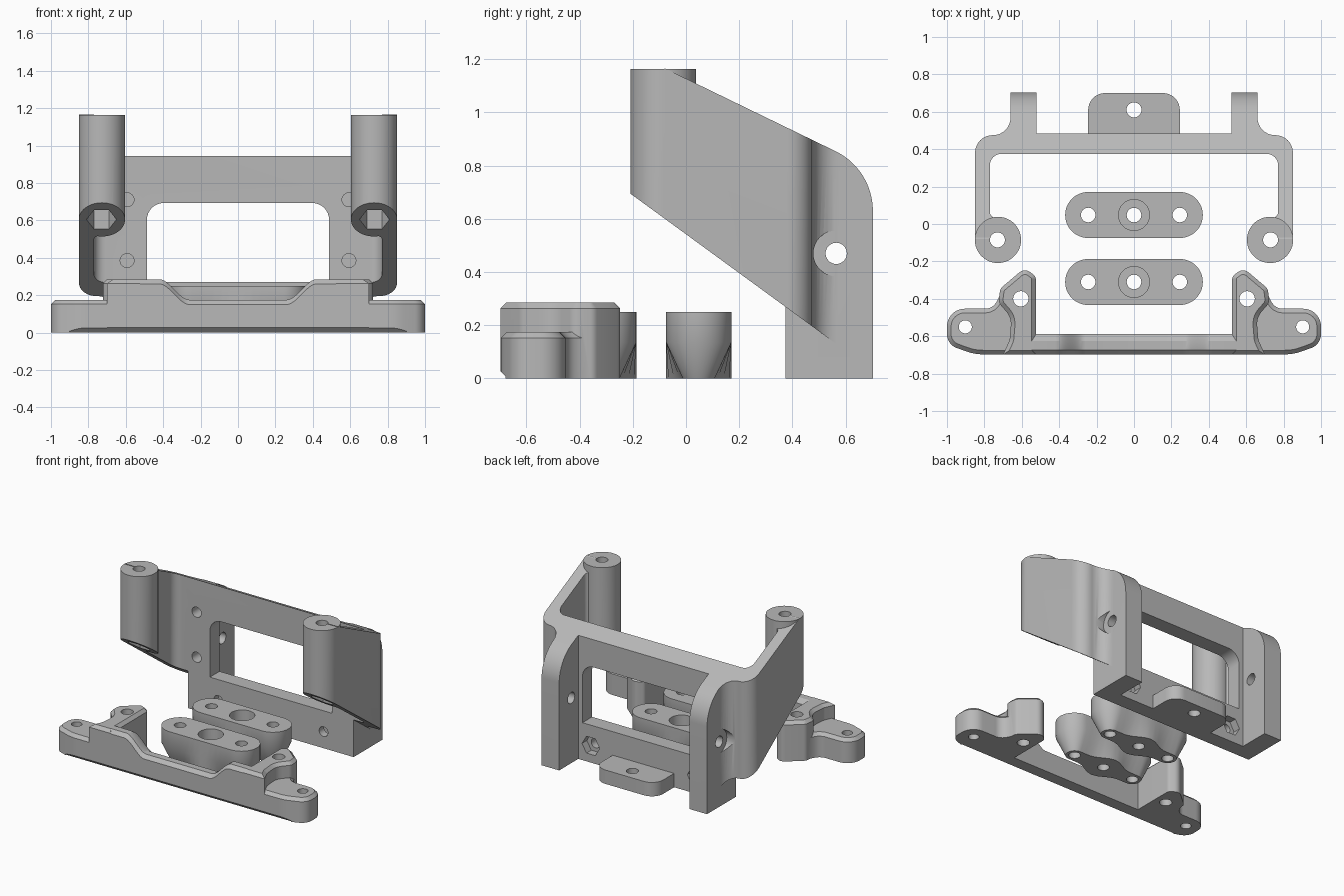
import bpy, bmesh, math
from mathutils import Vector, Matrix

if "Cube" in bpy.data.objects:
    bpy.data.objects.remove(bpy.data.objects["Cube"])

GREY = bpy.data.materials.new("plain_grey")
GREY.diffuse_color = (0.48, 0.48, 0.48, 1)
GREY.use_nodes = True
GREY.node_tree.nodes["Principled BSDF"].inputs["Base Color"].default_value = GREY.diffuse_color


def rounded(pts, n=8):
    """Polygon from (x, y, radius) corners, each filleted."""
    out = []
    for i, (x, y, r) in enumerate(pts):
        p = Vector((x, y))
        a = (Vector(pts[i - 1][:2]) - p).normalized()
        b = (Vector(pts[(i + 1) % len(pts)][:2]) - p).normalized()
        if r == 0:
            out.append(p)
            continue
        half = a.angle(b) / 2
        c = p + (a + b).normalized() * (r / math.sin(half))
        s, e = p + a * (r / math.tan(half)) - c, p + b * (r / math.tan(half)) - c
        for k in range(n + 1):
            t = k / n
            ang = math.pi - 2 * half
            v = s * math.sin((1 - t) * ang) + e * math.sin(t * ang)
            out.append(c + v / math.sin(ang))
    return out


def finish(name, bm):
    bmesh.ops.recalc_face_normals(bm, faces=bm.faces)
    me = bpy.data.meshes.new(name)
    bm.to_mesh(me)
    bm.free()
    me.materials.append(GREY)
    ob = bpy.data.objects.new(name, me)
    bpy.context.collection.objects.link(ob)
    return ob


def prism(name, pts, lo, hi, axis="z", chamfer=0):
    """Extrude a 2D polygon along an axis, with an optional top chamfer."""
    put = {"z": lambda a, b, h: (a, b, h), "x": lambda a, b, h: (h, a, b),
           "y": lambda a, b, h: (a, h, b)}[axis]
    bm = bmesh.new()
    base = bm.faces.new([bm.verts.new(put(p[0], p[1], lo)) for p in pts])
    res = bmesh.ops.extrude_face_region(bm, geom=[base], use_keep_orig=True)
    top = [g for g in res["geom"] if isinstance(g, bmesh.types.BMFace)][0]
    step = Vector(put(0, 0, hi - lo - chamfer))
    bmesh.ops.translate(bm, verts=top.verts[:], vec=step)
    bmesh.ops.recalc_face_normals(bm, faces=bm.faces)
    if chamfer:
        bmesh.ops.inset_region(bm, faces=[top], thickness=chamfer, use_even_offset=True)
        bmesh.ops.translate(bm, verts=top.verts[:], vec=put(0, 0, chamfer))
    return finish(name, bm)


def circle(x, y, r, n=32):
    return [(x + r * math.cos(2 * math.pi * k / n), y + r * math.sin(2 * math.pi * k / n))
            for k in range(n)]


def rect(a, b, c, d):
    return [(a, b), (c, b), (c, d), (a, d)]


def boolean(ob, other, op="DIFFERENCE"):
    m = ob.modifiers.new("cut", "BOOLEAN")
    m.operation, m.solver, m.object = op, "EXACT", other
    bpy.context.view_layer.objects.active = ob
    bpy.ops.object.modifier_apply(modifier=m.name)
    bpy.data.objects.remove(other)


def mirrored(half):
    return half + [(-p[0],) + tuple(p[1:]) for p in reversed(half)]


def smooth(ob):
    bpy.ops.object.select_all(action="DESELECT")
    ob.select_set(True)
    bpy.context.view_layer.objects.active = ob
    bpy.ops.object.shade_smooth_by_angle(angle=math.radians(30))


# Main bracket: plan outline trimmed by the sloped side profile
plan = mirrored([(0.77, 0.375, 0.06), (0.77, 0.035, 0.03), (0.70, 0.03, 0), (0.725, -0.08, 0),
                 (0.85, -0.08, 0), (0.85, 0.475, 0.094), (0.66, 0.475, 0.094),
                 (0.66, 0.75, 0), (0.52, 0.75, 0), (0.52, 0.485, 0)])
bracket = prism("bracket", rounded(plan), 0, 1.3)
side = rounded([(-0.3, -0.1, 0), (0.703, -0.1, 0), (0.703, 0.786, 0.25), (-0.3, 1.273, 0)], 14)
boolean(bracket, prism("side_trim", side, -1.2, 1.2, "x"), "INTERSECT")
for s in (-1, 1):
    # Front pillar, slanted underside, nut pocket and bolt hole
    boolean(bracket, prism("pillar", circle(s * 0.7275, -0.085, 0.1235, 48), 0.2, 1.163), "UNION")
    under = [(-0.5, -0.3), (-0.5, 0.907), (0.9, -0.115), (0.9, -0.3)]
    boolean(bracket, prism("outer_trim", under, *sorted((s * 0.66, s * 1.1)), "x"))
    under = [(-0.5, -0.3), (-0.5, 0.907), (0.3, 0.323), (0.3, -0.3)]
    boolean(bracket, prism("inner_trim", under, *sorted((s * 0.5, s * 0.67)), "x"))
    boolean(bracket, prism("nut_pocket", circle(s * 0.73, -0.085, 0.08, 6), 0.3, 0.85))
    boolean(bracket, prism("pillar_hole", circle(s * 0.73, -0.085, 0.04), 0.3, 1.3))
    # Side bolt hole with counterbore
    boolean(bracket, prism("side_hole", circle(0.565, 0.47, 0.04), *sorted((s * 0.4, s * 1)), "x"))
    boolean(bracket, prism("side_bore", circle(0.565, 0.47, 0.086), *sorted((s * 0.661, s * 1)), "x"))
    # Blind screw holes in the face, bolts with hex pockets in the lower bar
    for z in (0.385, 0.71):
        boolean(bracket, prism("screw_hole", circle(s * 0.593, z, 0.037), 0.3, 0.475, "y"))
    boolean(bracket, prism("bar_hole", circle(s * 0.42, 0.12, 0.035), 0.3, 0.6, "y"))
    boolean(bracket, prism("bar_pocket", circle(s * 0.42, 0.12, 0.07, 6), 0.43, 0.6, "y"))
window = rounded([(-0.487, 0.27, 0), (0.487, 0.27, 0), (0.487, 0.693, 0.09), (-0.487, 0.693, 0.09)])
boolean(bracket, prism("window", window, 0.3, 0.6, "y"))
# Rear tab
tab = rounded([(-0.245, 0.45, 0), (0.245, 0.45, 0), (0.245, 0.70, 0.09), (-0.245, 0.70, 0.09)])
boolean(bracket, prism("tab", tab, 0, 0.1), "UNION")
boolean(bracket, prism("tab_hole", circle(0, 0.61, 0.04), -0.1, 0.3))
smooth(bracket)


# Clamp spacers: rounded bar that narrows to a waisted foot
def spacer(name, cy):
    r, cx, foot = 0.123, 0.245, 0.06
    ring = []
    for k in range(25):
        a = -math.pi / 2 + math.pi * k / 24
        ring.append((cx + r * math.cos(a), r * math.sin(a),
                     cx + foot * math.cos(a), foot * math.sin(a)))
    for k in range(1, 12):
        x = cx * (1 - k / 6)
        w = foot + (r - foot) * (0.5 + 0.5 * math.cos(math.pi * min(1, abs(x) / 0.17)))
        ring.append((x, r, x, w))
    ring += [(-p[0], -p[1], -p[2], -p[3]) for p in ring]
    bm = bmesh.new()
    levels = [[bm.verts.new((q[i], q[i + 1] + cy, z)) for q in ring]
              for i, z in ((2, 0), (0, 0.135), (0, 0.25))]
    for lo, hi in zip(levels, levels[1:]):
        for k in range(len(ring)):
            j = (k + 1) % len(ring)
            bm.faces.new((lo[k], lo[j], hi[j], hi[k]))
    bm.faces.new(levels[0])
    bm.faces.new(levels[-1])
    ob = finish(name, bm)
    for x in (-cx, 0, cx):
        boolean(ob, prism("hole", circle(x, cy, 0.039), -0.1, 0.4))
    boolean(ob, prism("bore", circle(0, cy, 0.083), 0.13, 0.4))
    smooth(ob)


spacer("rear_spacer", 0.048)
spacer("front_spacer", -0.31)

# Front bar: chamfered section swept across x with a dip in the middle
bm = bmesh.new()
rings = []
xs = [-0.58, -0.42] + [-0.42 + 0.16 * k / 12 for k in range(1, 13)]
for x in xs + [-x for x in reversed(xs)]:
    t = min(1, max(0, (abs(x) - 0.26) / 0.16))
    h = 0.175 + 0.11 * (3 * t * t - 2 * t ** 3)
    sec = [(-0.675, 0), (-0.698, 0.025), (-0.698, h - 0.025), (-0.673, h),
           (-0.625, h), (-0.587, h - 0.025), (-0.587, 0)]
    rings.append([bm.verts.new((x, y, z)) for y, z in sec])
for a, b in zip(rings, rings[1:]):
    for k in range(7):
        bm.faces.new((a[k], a[(k + 1) % 7], b[(k + 1) % 7], b[k]))
bm.faces.new(rings[0])
bm.faces.new(rings[-1])
front = finish("front_bar", bm)
for s in (-1, 1):
    # Tall corner post and low end wing
    post = rounded([(0.525, -0.698, 0), (0.70, -0.698, 0), (0.665, -0.62, 0.06), (0.655, -0.50, 0.1),
                    (0.725, -0.42, 0.05), (0.715, -0.345, 0.04), (0.585, -0.235, 0.045),
                    (0.525, -0.28, 0.03)], 5)
    boolean(front, prism("post", [(s * p[0], p[1]) for p in post], 0, 0.285, chamfer=0.022), "UNION")
    wing = rounded([(0.54, -0.697, 0), (0.85, -0.697, 0.25), (1.0, -0.645, 0.08), (1.0, -0.453, 0.095),
                    (0.755, -0.453, 0.07), (0.71, -0.37, 0), (0.54, -0.37, 0)])
    boolean(front, prism("wing", [(s * p[0], p[1]) for p in wing], 0, 0.174, chamfer=0.022), "UNION")
    for x, y, r in ((0.902, -0.55, 0.035), (0.605, -0.40, 0.041)):
        boolean(front, prism("hole", circle(s * x, y, r), -0.1, 0.5))
# Chamfer along the lower front edge
edge = [(-0.75, -0.05), (-0.75, 0.078), (-0.622, -0.05)]
boolean(front, prism("edge_trim", edge, -0.9, 0.9, "x"))
smooth(front)
